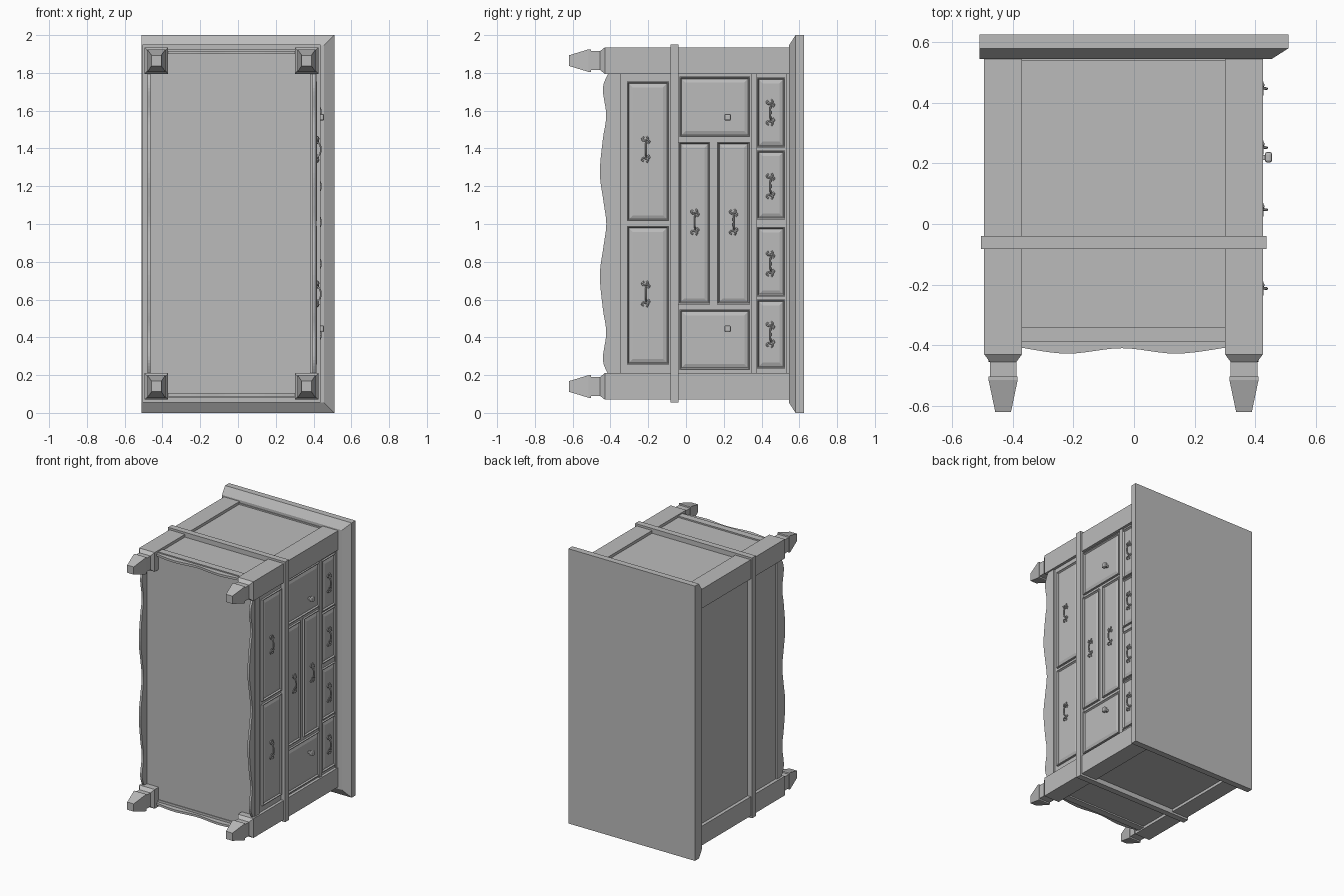
import bpy, bmesh
from mathutils import Vector

cube = bpy.data.objects.get("Cube")
if cube:
    bpy.data.objects.remove(cube)

grey = bpy.data.materials.new("painted_grey")
grey.use_nodes = True
COLOUR = (0.5, 0.5, 0.5, 1)
grey.diffuse_color = COLOUR
grey.node_tree.nodes["Principled BSDF"].inputs["Base Color"].default_value = COLOUR


def finish(name, bm):
    bmesh.ops.recalc_face_normals(bm, faces=bm.faces)
    mesh = bpy.data.meshes.new(name)
    bm.to_mesh(mesh)
    bm.free()
    mesh.materials.append(grey)
    obj = bpy.data.objects.new(name, mesh)
    bpy.context.collection.objects.link(obj)
    return obj


def loft(name, sections):
    """Stack rectangles (y, x0, x1, z0, z1) along y."""
    bm = bmesh.new()
    rings = [[bm.verts.new(c) for c in ((x0, y, z0), (x1, y, z0), (x1, y, z1), (x0, y, z1))]
             for y, x0, x1, z0, z1 in sections]
    for a, b in zip(rings, rings[1:]):
        for i in range(4):
            j = (i + 1) % 4
            bm.faces.new((a[i], a[j], b[j], b[i]))
    bm.faces.new(rings[0])
    bm.faces.new(rings[-1])
    return finish(name, bm)


def box(name, x0, x1, y0, y1, z0, z1):
    return loft(name, [(y0, x0, x1, z0, z1), (y1, x0, x1, z0, z1)])


def raised_panel(name, y0, y1, z0, z1):
    """Drawer front: raised rim, groove and bevelled field."""
    bm = bmesh.new()
    x = 0.419
    face = bm.faces.new([bm.verts.new(c) for c in
                         ((x, y0, z0), (x, y1, z0), (x, y1, z1), (x, y0, z1))])
    back = bmesh.ops.extrude_face_region(bm, geom=[face])
    verts = [v for v in back["geom"] if isinstance(v, bmesh.types.BMVert)]
    bmesh.ops.translate(bm, verts=verts, vec=(-0.03, 0, 0))
    bmesh.ops.recalc_face_normals(bm, faces=bm.faces)
    front = max(bm.faces, key=lambda f: f.calc_center_median().x)
    for thick, depth in ((0.008, 0), (0.008, -0.01), (0.028, 0.007)):
        bmesh.ops.inset_region(bm, faces=[front], thickness=thick, depth=depth)
    return finish(name, bm)


def smooth_path(points, steps=6):
    """Catmull-Rom samples through a few points."""
    p = [Vector(q) for q in points]
    p = [p[0]] + p + [p[-1]]
    out = []
    for a, b, c, d in zip(p, p[1:], p[2:], p[3:]):
        for i in range(steps):
            t = i / steps
            out.append(0.5 * (2 * b + (c - a) * t + (2 * a - 5 * b + 4 * c - d) * t * t
                              + (3 * b - a - 3 * c + d) * t ** 3))
    return out + [p[-1]]


def apron(name, profile, axis, inner, outer):
    """Scalloped board; profile runs along 'axis' and sets the lower edge."""
    def place(u, y, w):
        return (u, y, w) if axis == "x" else (w, y, u)
    bm = bmesh.new()
    rows = [[bm.verts.new(place(u, y, w)) for y, w in
             ((-0.36, inner), (low, inner), (low, outer), (-0.36, outer))]
            for u, low in smooth_path(profile)]
    for a, b in zip(rows, rows[1:]):
        for i in range(4):
            j = (i + 1) % 4
            bm.faces.new((a[i], a[j], b[j], b[i]))
    bm.faces.new(rows[0])
    bm.faces.new(rows[-1])
    return finish(name, bm)


# Table top, bevelled on three sides
loft("table_top", [(0.545, -0.51, 0.455, 0.055, 1.945),
                   (0.58, -0.51, 0.51, 0, 2), (0.625, -0.51, 0.51, 0, 2)])

# Corner posts with turned-in necks and tapered feet
POST = [(0.55, 0.0625, 0.07), (-0.43, 0.0625, 0.07), (-0.455, 0.044, 0.05),
        (-0.503, 0.044, 0.05), (-0.504, 0.048, 0.06), (-0.515, 0.048, 0.06),
        (-0.62, 0.026, 0.028)]
for depth, cx in (("front", 0.363), ("back", -0.432)):
    for side, cz in (("left", 0.14), ("right", 1.865)):
        loft(f"{depth}_{side}_post",
             [(y, cx - hx, cx + hx, cz - hz, cz + hz) for y, hx, hz in POST])

# Carcass, waist moulding and lower rails
box("carcass", -0.47, 0.405, -0.385, 0.55, 0.09, 1.915)
box("waist_moulding", -0.505, 0.437, -0.083, -0.039, 0.055, 1.95)
for side, z0, z1 in (("left", 0.08, 0.12), ("right", 1.885, 1.925)):
    box(f"{side}_lower_rail", -0.42, 0.35, -0.39, -0.34, z0, z1)
    box(f"{side}_upper_rail", -0.42, 0.35, 0.54, 0.55, z0, z1)

# Face frame around the drawers
for i, (y0, y1) in enumerate(((-0.40, -0.345), (0.345, 0.372), (0.53, 0.55))):
    box(f"face_rail_{i}", 0.38, 0.415, y0, y1, 0.15, 1.85)

# Scalloped aprons on all four sides
HALF = [(0, -0.422), (0.12, -0.437), (0.27, -0.456), (0.45, -0.440),
        (0.54, -0.425), (0.60, -0.424), (0.72, -0.440), (0.80, -0.410)]
long_edge = [(1 - u, y) for u, y in reversed(HALF[1:])] + [(1 + u, y) for u, y in HALF]
apron("front_apron", long_edge, "z", 0.395, 0.411)
apron("back_apron", long_edge, "z", -0.48, -0.464)
short_edge = [(-0.38, -0.407), (-0.22, -0.428), (-0.04, -0.41), (0.14, -0.428), (0.31, -0.407)]
apron("left_apron", short_edge, "x", 0.088, 0.104)
apron("right_apron", short_edge, "x", 1.901, 1.917)

# Drawer and door fronts
FRONTS = {
    "wide_drawer": (-0.313, -0.09, ((0.255, 0.99), (1.015, 1.755))),
    "square_door": (-0.035, 0.34, ((0.228, 0.548), (1.46, 1.78))),
    "inner_door": (-0.039, 0.128, ((0.575, 1.435),)),
    "outer_door": (0.165, 0.338, ((0.575, 1.435),)),
    "small_drawer": (0.375, 0.525, ((0.235, 0.6), (0.617, 0.985), (1.025, 1.39), (1.405, 1.775))),
}
for name, (y0, y1, spans) in FRONTS.items():
    for i, (z0, z1) in enumerate(spans):
        raised_panel(f"{name}_{i}", y0, y1, z0, z1)

# Scrolled pulls: a bowed bar with a curl and a leaf at each end
BAR = [(0.418, 0.003, -0.04), (0.434, 0, -0.025), (0.438, 0, 0),
       (0.434, 0, 0.025), (0.418, 0.003, 0.04)]
CURL = [(0.42, 0.012, 0.03), (0.424, 0.02, 0.042), (0.424, 0.006, 0.05),
        (0.424, -0.012, 0.045), (0.424, -0.02, 0.056), (0.42, -0.01, 0.064)]
LEAF = [(0.42, 0, 0.045), (0.427, 0.012, 0.056), (0.42, 0.006, 0.068)]


def pull(name, cy, cz):
    curve = bpy.data.curves.new(name, "CURVE")
    curve.dimensions = "3D"
    curve.bevel_depth = 0.0045
    curve.bevel_resolution = 1
    curve.use_fill_caps = True
    for path, sign in ((BAR, 1), (CURL, 1), (CURL, -1), (LEAF, 1), (LEAF, -1)):
        pts = smooth_path(path, 3)
        spline = curve.splines.new("POLY")
        spline.points.add(len(pts) - 1)
        for p, q in zip(spline.points, pts):
            p.co = (q.x, cy + q.y, cz + sign * q.z, 1)
    curve.materials.append(grey)
    obj = bpy.data.objects.new(name, curve)
    bpy.context.collection.objects.link(obj)


PULLS = [(-0.213, 0.63), (-0.213, 1.395), (0.047, 1.01), (0.252, 1.01),
         (0.447, 0.415), (0.447, 0.79), (0.447, 1.2), (0.447, 1.59)]
for i, (cy, cz) in enumerate(PULLS):
    pull(f"pull_{i}", cy, cz)

# Square knobs on the small doors
for i, cz in enumerate((0.445, 1.565)):
    box(f"knob_stem_{i}", 0.41, 0.44, 0.212, 0.228, cz - 0.008, cz + 0.008)
    knob = box(f"knob_{i}", 0.432, 0.456, 0.203, 0.238, cz - 0.018, cz + 0.018)
    bevel = knob.modifiers.new("soft_edges", "BEVEL")
    bevel.width = 0.008
    bevel.segments = 2
